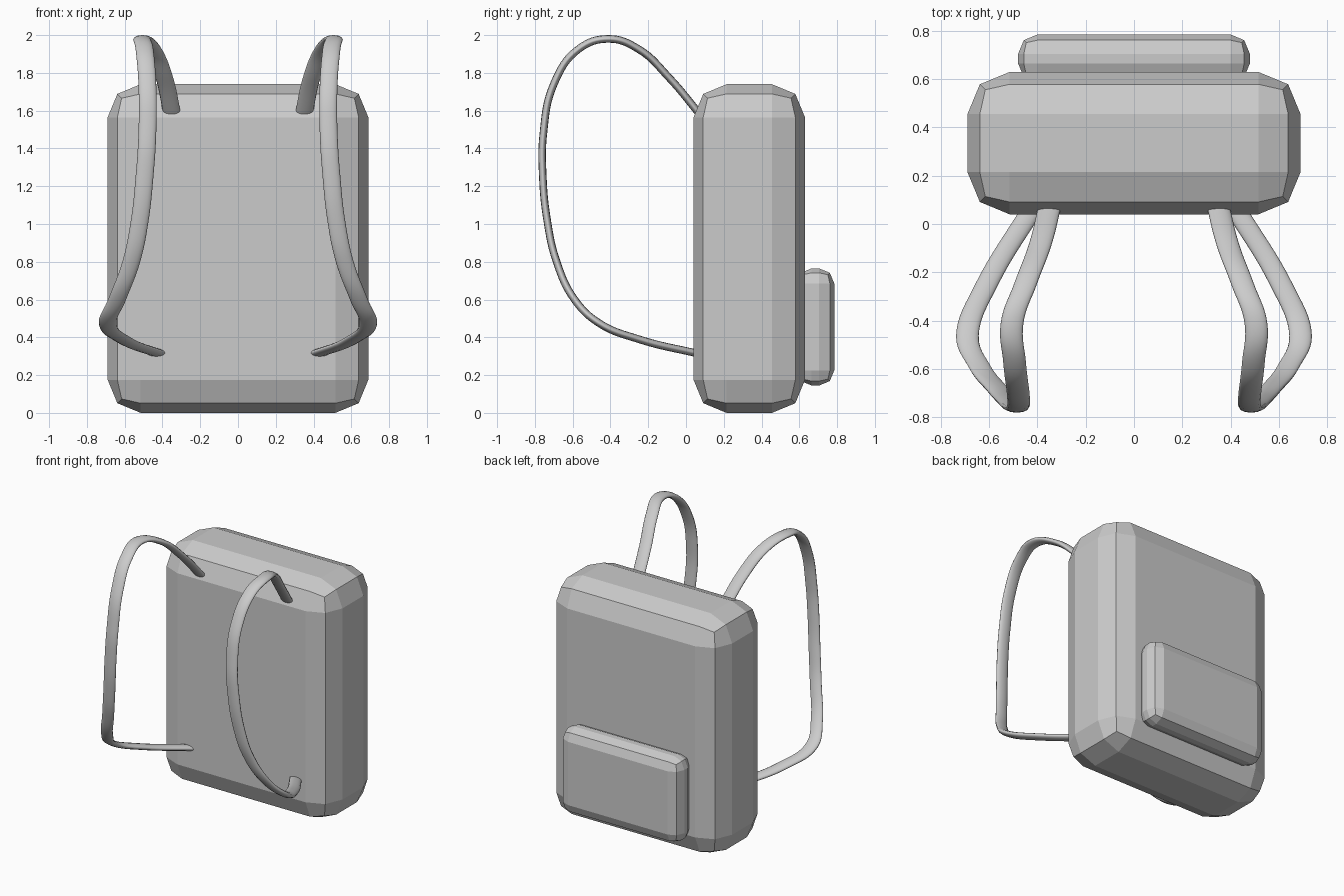
import bpy

cube = bpy.data.objects.get("Cube")
if cube:
    bpy.data.objects.remove(cube, do_unlink=True)

# Single plain grey fabric
grey = bpy.data.materials.new("grey fabric")
grey.use_nodes = True
GREY = (0.6, 0.6, 0.6, 1)
grey.diffuse_color = GREY
grey.node_tree.nodes["Principled BSDF"].inputs["Base Color"].default_value = GREY


def bevelled_box(name, low, high, width):
    """Flat-shaded box between two corners with a two-step rounded edge."""
    centre = [(a + b) / 2 for a, b in zip(low, high)]
    bpy.ops.mesh.primitive_cube_add(size=1, location=centre)
    box = bpy.context.object
    box.name = name
    box.scale = [b - a for a, b in zip(low, high)]
    bpy.ops.object.transform_apply(location=False, rotation=False, scale=True)
    bevel = box.modifiers.new("Rounded edges", "BEVEL")
    bevel.width = width
    bevel.segments = 2
    box.data.materials.append(grey)
    return box


# Main bag and rear pocket
bevelled_box("bag_body", (-0.69, 0.04, 0), (0.69, 0.63, 1.74), 0.175)
bevelled_box("rear_pocket", (-0.48, 0.585, 0.145), (0.48, 0.785, 0.765), 0.08)

# Shoulder straps: a round tube stretched sideways into a flat band
STRETCH = 2.35
PATH = [
    (0.345, 0.09, 1.56), (0.39, -0.09, 1.775), (0.45, -0.25, 1.925),
    (0.505, -0.41, 1.98), (0.495, -0.57, 1.925), (0.48, -0.70, 1.74),
    (0.48, -0.755, 1.48), (0.495, -0.758, 1.25), (0.52, -0.735, 1.02),
    (0.565, -0.685, 0.80), (0.64, -0.59, 0.60), (0.69, -0.46, 0.475),
    (0.61, -0.25, 0.39), (0.41, 0.08, 0.31),
]


def strap(name, side):
    curve = bpy.data.curves.new(name, "CURVE")
    curve.dimensions = "3D"
    curve.bevel_depth = 0.02
    curve.bevel_resolution = 4
    curve.resolution_u = 8
    curve.use_fill_caps = True
    spline = curve.splines.new("BEZIER")
    spline.bezier_points.add(len(PATH) - 1)
    for point, (x, y, z) in zip(spline.bezier_points, PATH):
        point.co = (side * x / STRETCH, y, z)
        point.handle_left_type = point.handle_right_type = "AUTO"
    spline.use_smooth = True
    curve.materials.append(grey)
    band = bpy.data.objects.new(name, curve)
    band.scale.x = STRETCH
    bpy.context.collection.objects.link(band)


strap("left_strap", 1)
strap("right_strap", -1)
